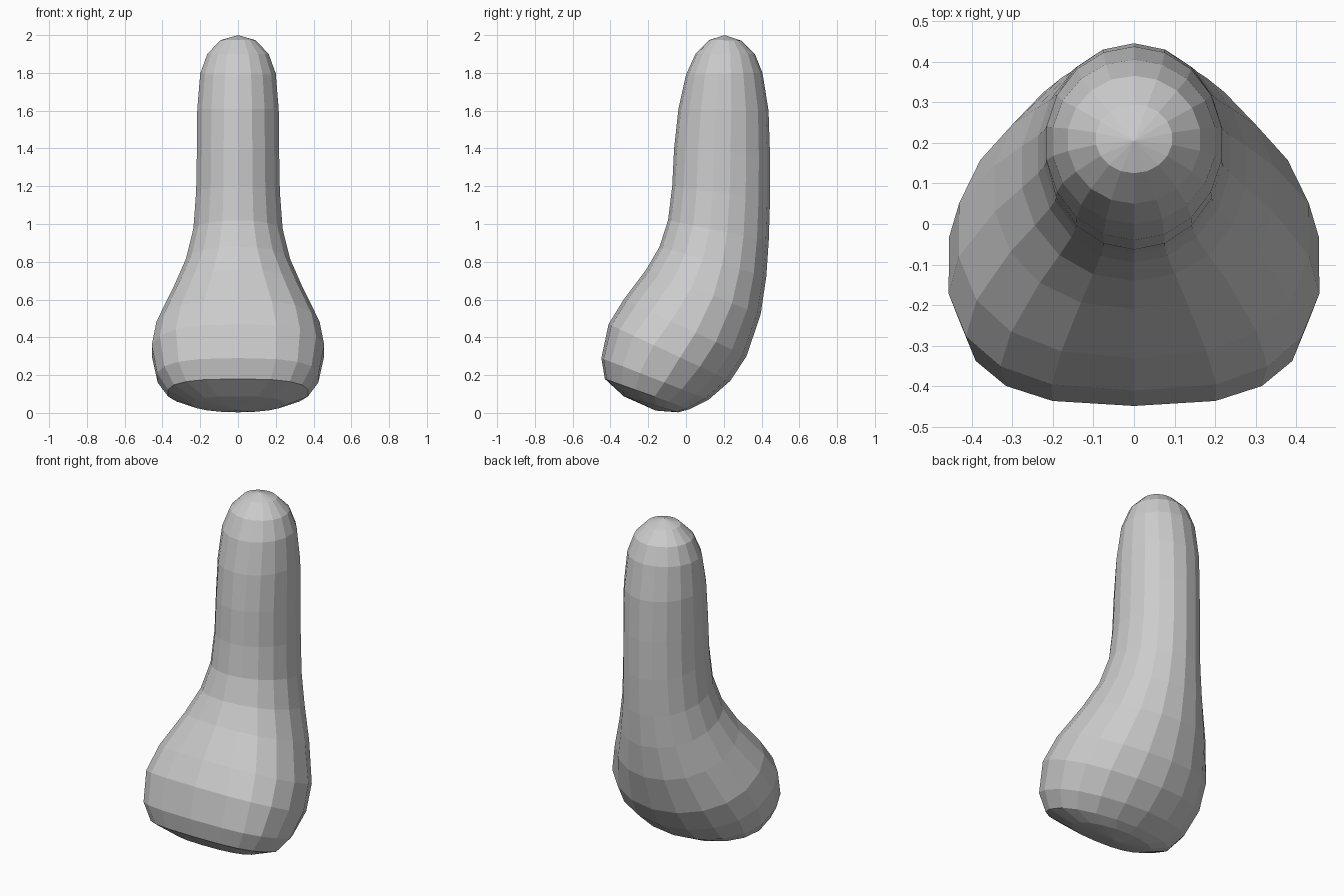
import bpy, bmesh
from math import sin, cos, pi

if "Cube" in bpy.data.objects:
    bpy.data.objects.remove(bpy.data.objects["Cube"])

SIDES = 18
# tilted rings, top to bottom: front y, front z, back y, back z, half width, front squareness
RINGS = [
    (0.125, 1.975, 0.295, 1.97, 0.095, 2.0),
    (0.05, 1.90, 0.365, 1.90, 0.165, 2.0),
    (0.00, 1.79, 0.405, 1.80, 0.203, 2.0),
    (-0.04, 1.61, 0.437, 1.60, 0.219, 2.0),
    (-0.063, 1.40, 0.445, 1.36, 0.221, 2.0),
    (-0.073, 1.20, 0.445, 1.13, 0.225, 2.0),
    (-0.095, 1.02, 0.438, 0.91, 0.240, 2.0),
    (-0.14, 0.88, 0.425, 0.72, 0.280, 2.1),
    (-0.21, 0.76, 0.395, 0.52, 0.347, 2.2),
    (-0.33, 0.60, 0.32, 0.30, 0.437, 2.4),
    (-0.41, 0.47, 0.235, 0.17, 0.462, 2.6),
    (-0.448, 0.29, 0.12, 0.07, 0.432, 2.8),
    (-0.43, 0.18, 0.02, 0.02, 0.375, 2.8),
    (-0.33, 0.088, -0.04, 0.003, 0.25, 2.5),
]
TOP, BOTTOM = (0, 0.205, 2.0), (0, -0.16, 0.012)


def spow(v, n):
    return (1 if v >= 0 else -1) * abs(v) ** (2 / n)


def add_ring(bm, fy, fz, by, bz, w, n):
    verts = []
    for i in range(SIDES):
        a = 2 * pi * i / SIDES
        s, c = sin(a), cos(a)
        m = n if c > 0 else 2.0          # squarer toward the front
        t = (1 - spow(c, m)) / 2         # 0 at front, 1 at back
        verts.append(bm.verts.new((w * spow(s, m), fy + (by - fy) * t, fz + (bz - fz) * t)))
    return verts


# Bent club-shaped body, lofted through the rings
bm = bmesh.new()
rings = [add_ring(bm, *r) for r in RINGS]
top, bottom = bm.verts.new(TOP), bm.verts.new(BOTTOM)
for i in range(SIDES):
    j = (i + 1) % SIDES
    for a, b in zip(rings, rings[1:]):
        bm.faces.new((a[i], a[j], b[j], b[i]))
    bm.faces.new((top, rings[0][j], rings[0][i]))
    bm.faces.new((bottom, rings[-1][i], rings[-1][j]))
bmesh.ops.recalc_face_normals(bm, faces=bm.faces)
mesh = bpy.data.meshes.new("bent_club_body")
bm.to_mesh(mesh)
bm.free()
body = bpy.data.objects.new("bent_club_body", mesh)
bpy.context.collection.objects.link(body)
